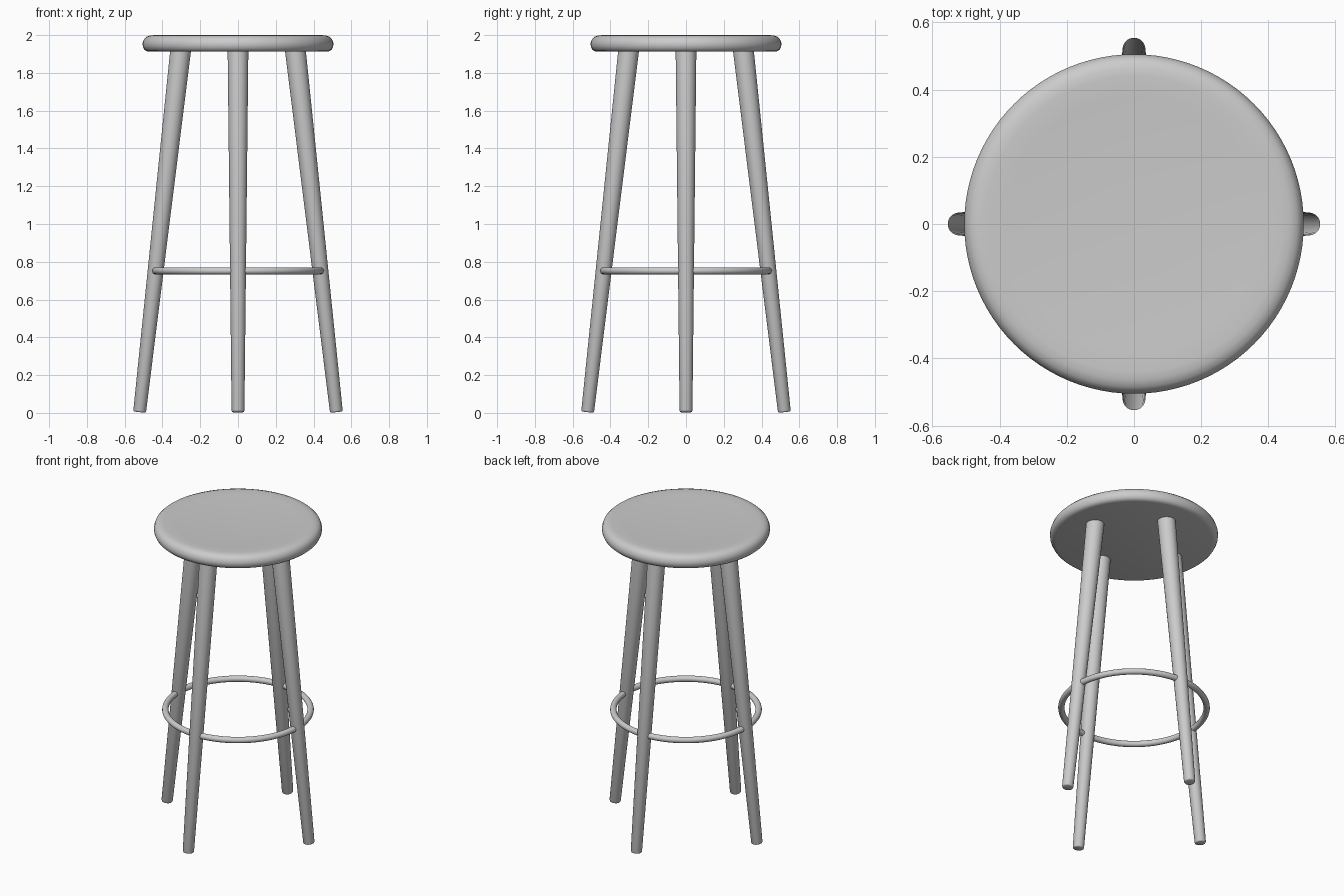
import bpy, bmesh, math
from mathutils import Vector, Matrix

if "Cube" in bpy.data.objects:
    bpy.data.objects.remove(bpy.data.objects["Cube"])

grey = bpy.data.materials.new("plain grey")
grey.diffuse_color = (0.6, 0.6, 0.6, 1)
grey.use_nodes = True
grey.node_tree.nodes["Principled BSDF"].inputs["Base Color"].default_value = grey.diffuse_color


def lathe(name, profile, sides):
    """Revolve (radius, z) points about z; end points at radius 0 close the shape."""
    bm = bmesh.new()
    vs = [bm.verts.new((r, 0, z)) for r, z in profile]
    es = [bm.edges.new(p) for p in zip(vs, vs[1:])]
    bmesh.ops.spin(bm, geom=vs + es, cent=(0, 0, 0), axis=(0, 0, 1),
                   angle=math.tau, steps=sides, use_duplicate=False)
    bmesh.ops.remove_doubles(bm, verts=bm.verts, dist=1e-5)
    bmesh.ops.recalc_face_normals(bm, faces=bm.faces)
    return finish(name, bm)


def finish(name, bm):
    me = bpy.data.meshes.new(name)
    bm.to_mesh(me)
    bm.free()
    me.materials.append(grey)
    ob = bpy.data.objects.new(name, me)
    bpy.context.collection.objects.link(ob)
    bpy.ops.object.select_all(action='DESELECT')
    ob.select_set(True)
    bpy.context.view_layer.objects.active = ob
    bpy.ops.object.shade_smooth_by_angle(angle=math.radians(40))
    return ob


# Seat: round disc with softened rim and a very shallow dish
lathe("seat", [(0, 1.989), (0.15, 1.990), (0.28, 1.993), (0.38, 1.997),
               (0.44, 2.0), (0.465, 1.998), (0.485, 1.991), (0.498, 1.978),
               (0.505, 1.958), (0.504, 1.94), (0.497, 1.925), (0.487, 1.916),
               (0.472, 1.912), (0, 1.912)], 96)

# Four splayed, tapered legs
for i, side in enumerate(("right", "back", "left", "front")):
    foot, top = Vector((0.521, 0, 0.004)), Vector((0.302, 0, 1.935))
    axis = top - foot
    n = axis.length
    leg = lathe(side + "_leg", [(0, 0), (0.027, 0), (0.031, 0.002), (0.034, 0.008),
                                (0.055, n), (0, n)], 32)
    tilt = Vector((0, 0, 1)).rotation_difference(axis).to_matrix().to_4x4()
    leg.matrix_world = (Matrix.Rotation(i * math.pi / 2, 4, 'Z')
                        @ Matrix.Translation(foot) @ tilt)

# Footrest ring running through the legs
tube = [(0.437 + 0.019 * math.cos(a * math.tau / 16),
         0.752 + 0.019 * math.sin(a * math.tau / 16)) for a in range(17)]
lathe("footrest_ring", tube, 96)
